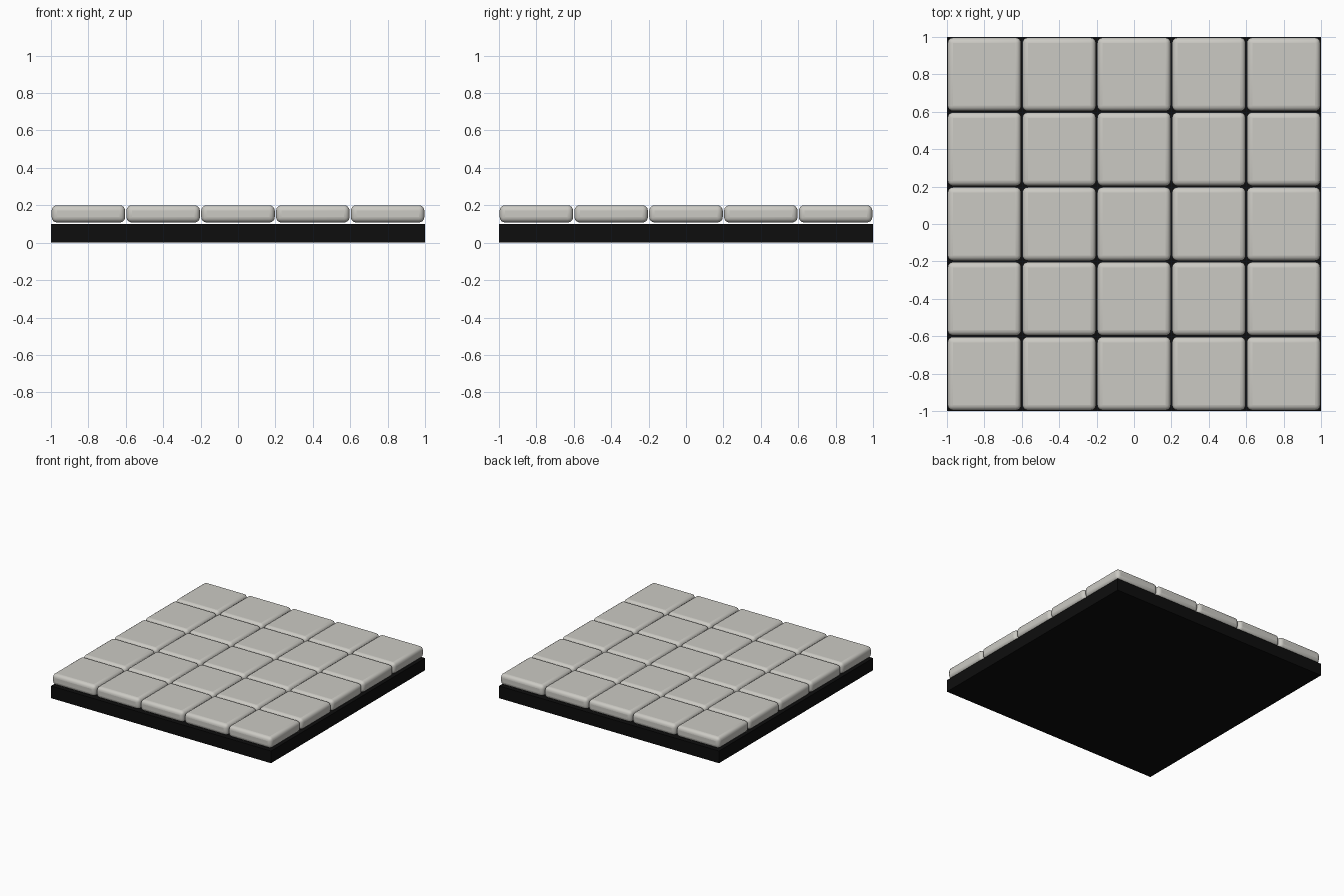
import bpy

if "Cube" in bpy.data.objects:
    bpy.data.objects.remove(bpy.data.objects["Cube"])

N = 5            # tiles per side
PITCH = 2.0 / N


def material(name, color):
    m = bpy.data.materials.new(name)
    m.diffuse_color = color
    m.use_nodes = True
    m.node_tree.nodes["Principled BSDF"].inputs["Base Color"].default_value = m.diffuse_color
    return m


def box(name, loc, size, mat):
    bpy.ops.mesh.primitive_cube_add(size=1, location=loc)
    o = bpy.context.object
    o.name = name
    o.scale = size
    bpy.ops.object.transform_apply(location=False, rotation=False, scale=True)
    o.data.materials.append(mat)
    return o


black = material("grout_black", (0.004, 0.004, 0.004, 1))
stone = material("tile_stone", (0.60, 0.59, 0.55, 1))

# Dark base slab
box("base_slab", (0, 0, 0.05), (2, 2, 0.1), black)

# Rounded tiles, sitting just above the slab
for i in range(N):
    for j in range(N):
        x = -1 + PITCH * (i + 0.5)
        y = -1 + PITCH * (j + 0.5)
        tile = box(f"tile_{i}_{j}", (x, y, 0.154), (0.393, 0.393, 0.092), stone)
        bevel = tile.modifiers.new("rounding", 'BEVEL')
        bevel.width = 0.029
        bevel.segments = 4
        bpy.ops.object.shade_smooth_by_angle()
